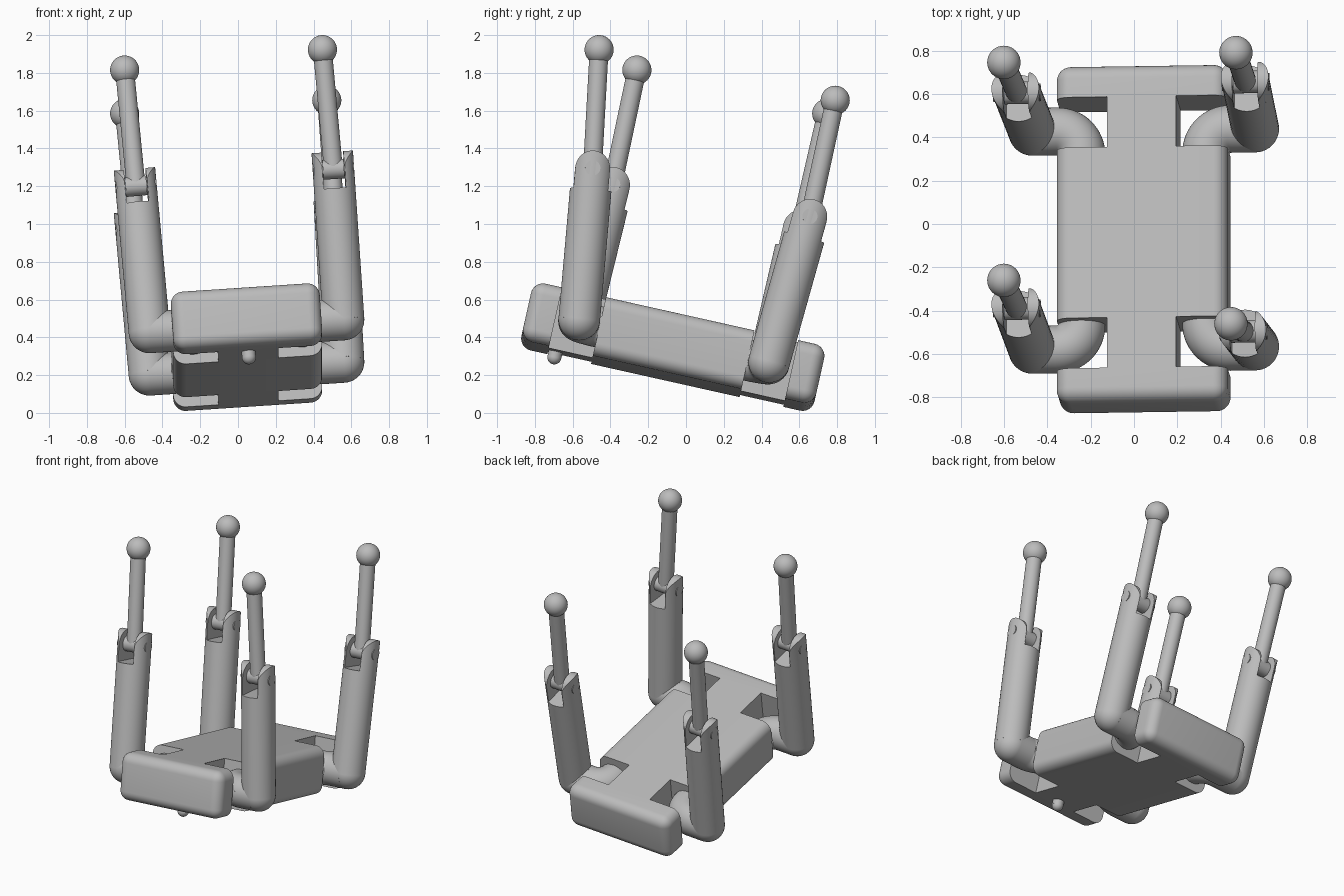
import bpy, bmesh, math
from mathutils import Vector, Matrix

cube = bpy.data.objects.get("Cube")
if cube:
    bpy.data.objects.remove(cube, do_unlink=True)

grey = bpy.data.materials.new("plain grey")
grey.use_nodes = True
COLOR = (0.5, 0.5, 0.5, 1)
grey.diffuse_color = COLOR
grey.node_tree.nodes["Principled BSDF"].inputs["Base Color"].default_value = COLOR


def finish(name, bm, matrix=Matrix()):
    """Turn a bmesh into a named, smoothly shaded object."""
    bmesh.ops.recalc_face_normals(bm, faces=bm.faces)
    bm.transform(matrix)
    mesh = bpy.data.meshes.new(name)
    bm.to_mesh(mesh)
    bm.free()
    mesh.materials.append(grey)
    mesh.shade_smooth()
    mesh.set_sharp_from_angle(angle=math.radians(32))
    obj = bpy.data.objects.new(name, mesh)
    bpy.context.collection.objects.link(obj)
    return obj


def frame(origin, x, z):
    """Matrix with local z along z and local x close to x."""
    z = z.normalized()
    y = z.cross(x).normalized()
    m = Matrix((y.cross(z), y, z)).transposed().to_4x4()
    m.translation = origin
    return m


def rod(name, a, b, r):
    d = b - a
    bm = bmesh.new()
    bmesh.ops.create_cone(bm, cap_ends=True, segments=48, radius1=r, radius2=r, depth=d.length)
    side = Vector((1, 0, 0)) if abs(d.normalized().x) < 0.9 else Vector((0, 1, 0))
    return finish(name, bm, frame((a + b) / 2, side, d))


def ball(name, center, r):
    bm = bmesh.new()
    bmesh.ops.create_uvsphere(bm, u_segments=40, v_segments=24, radius=r)
    return finish(name, bm, Matrix.Translation(center))


def box(name, half_x, y0, y1, round_edge=None):
    """Body slab from y0 to y1, with chosen edges rounded."""
    bm = bmesh.new()
    bmesh.ops.create_cube(bm, size=2)
    bm.transform(Matrix.Translation((0, (y0 + y1) / 2, 0))
                 @ Matrix.Diagonal((half_x, abs(y1 - y0) / 2, HALF_T, 1)))
    if round_edge:
        edges = [e for e in bm.edges if round_edge(e.verts[0].co.y, e.verts[1].co.y)]
        bmesh.ops.bevel(bm, geom=edges, offset=ROUND, segments=8, profile=0.5, affect='EDGES')
    return finish(name, bm, BODY)


# Tilted frame of the body
BODY = frame(Vector((0.045, -0.07, 0.348)), Vector((0.998, 0.0147, 0.066)),
             Vector((-0.0676, 0.2176, 0.974)))
HALF_T, HALF_W, ROUND = 0.159, 0.395, 0.065
MID, INNER, END = 0.403, 0.64, 0.795
LIMB_R, BEND = 0.11, 0.112

# Body: middle slab, narrow spine and two end blocks
box("body_middle", HALF_W, -MID, MID, lambda p, q: abs(p - q) > 0.1)
for s, side in ((-1, "front"), (1, "back")):
    box(side + "_spine", 0.16, s * (MID - 0.01), s * (INNER + 0.01))
    box(side + "_block", HALF_W, s * INNER, s * END,
        lambda p, q: max(abs(p), abs(q)) > INNER + 0.05)

# Small round-ended peg under the front spine
peg_tip = BODY @ Vector((0, -0.6, -0.19))
rod("peg_stem", BODY @ Vector((0, -0.6, -0.1)), peg_tip, 0.037)
ball("peg_tip", peg_tip, 0.037)


def hip(name, sx, sy):
    """Quarter bend out of the middle slab, turning sideways."""
    bm = bmesh.new()
    ring = bmesh.ops.create_circle(
        bm, segments=40, radius=LIMB_R,
        matrix=Matrix.Translation((sx * (0.4 - BEND), sy * MID, 0)) @ Matrix.Rotation(math.pi / 2, 4, 'X'))
    bmesh.ops.spin(bm, geom=ring["verts"] + list(bm.edges), cent=(sx * 0.4, sy * MID, 0),
                   axis=(0, 0, 1), angle=-sx * sy * math.pi / 2, steps=16)
    finish(name, bm, BODY)


def tine(name, s, matrix):
    """Round-topped fork side, flat inside and curved outside."""
    half, inner, n = 0.092, 0.058, 24
    bm = bmesh.new()
    rows = []
    for i in range(n + 1):
        a = math.pi * i / n
        y, top = -half * math.cos(a), half * math.sin(a)
        outer = math.sqrt(LIMB_R ** 2 - y * y)
        rows.append([bm.verts.new((s * x, y, z)) for x, z in
                     ((inner, -FORK), (outer, -FORK), (outer, top), (inner, top))])
    for p, q in zip(rows, rows[1:]):
        for k in range(4):
            j = (k + 1) % 4
            bm.faces.new((p[k], p[j], q[j], q[k]))
    bm.faces.new(rows[0])
    bm.faces.new(rows[-1])
    finish(name, bm, matrix)


# Legs: side signs, knee position, foot position
FORK = 0.11
LEGS = {
    "front_left": (1, -1, (0.505, -0.495, 1.29), (0.447, -0.46, 1.923)),
    "front_right": (-1, -1, (-0.54, -0.39, 1.2), (-0.6, -0.26, 1.815)),
    "back_left": (1, 1, (0.515, 0.655, 1.035), (0.47, 0.79, 1.655)),
    "back_right": (-1, 1, (-0.54, 0.605, 0.975), (-0.6, 0.745, 1.585)),
}
for name, (sx, sy, knee, foot) in LEGS.items():
    knee, foot = Vector(knee), Vector(foot)
    elbow = BODY @ Vector((sx * 0.515, sy * (MID + BEND), 0))
    hip(name + "_hip", sx, sy)
    rod(name + "_hip_shaft", BODY @ Vector((sx * 0.4, sy * (MID + BEND), 0)), elbow, LIMB_R)
    ball(name + "_elbow", elbow, LIMB_R)

    # Upper leg with forked knee
    up = (knee - elbow).normalized()
    joint = frame(knee, BODY.to_3x3() @ Vector((1, 0, 0)), up)
    rod(name + "_upper_leg", elbow, knee - up * FORK, LIMB_R)
    for s, label in ((1, "left"), (-1, "right")):
        tine(f"{name}_fork_{label}", s, joint)

    # Knee pin, knuckle and lower leg with ball foot
    hinge = joint.to_3x3() @ Vector((1, 0, 0))
    rod(name + "_knee_pin", knee - hinge * 0.109, knee + hinge * 0.109, 0.04)
    rod(name + "_knuckle", knee - hinge * 0.056, knee + hinge * 0.056, 0.052)
    rod(name + "_lower_leg", knee, foot, 0.05)
    ball(name + "_foot", foot, 0.077)
